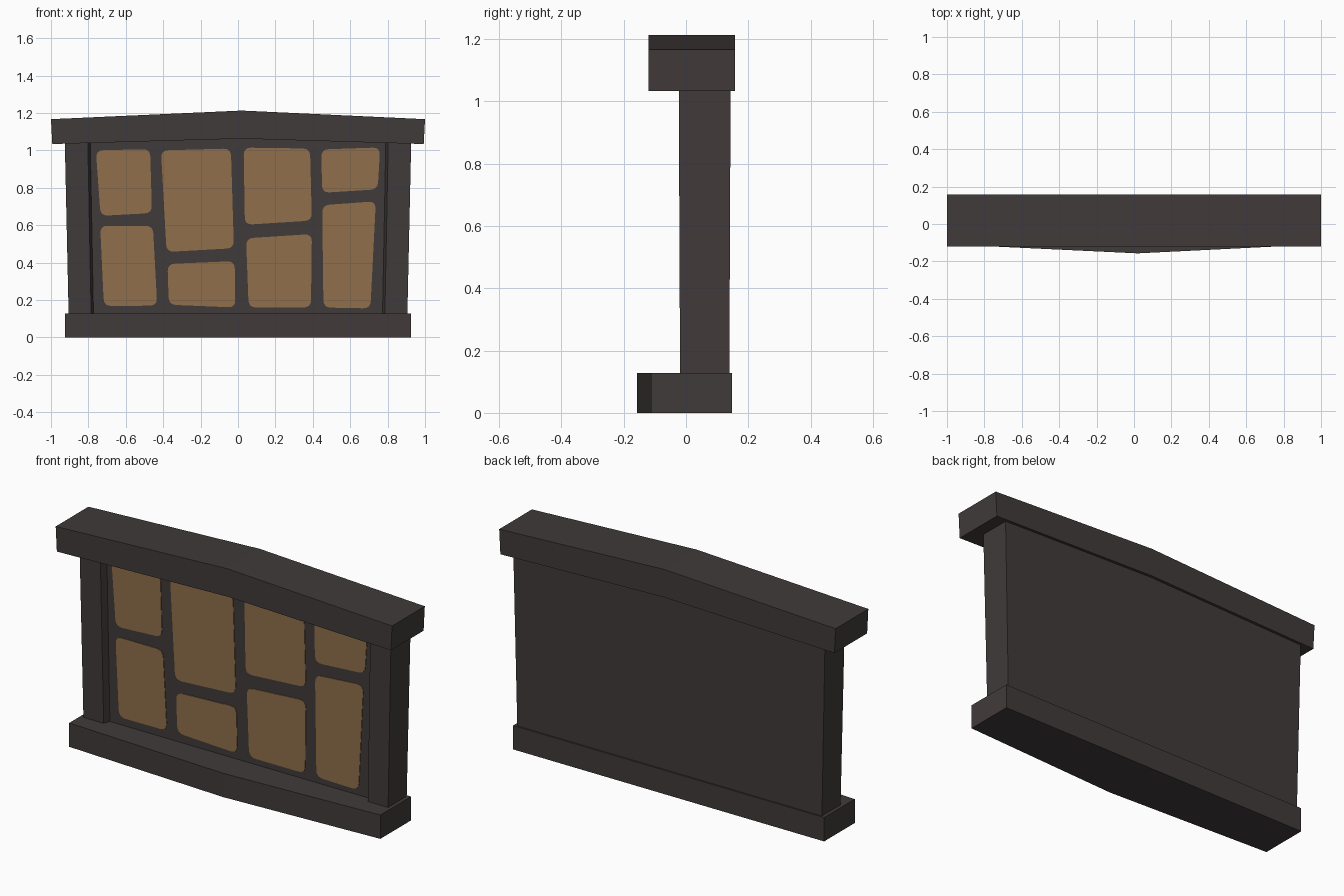
import bpy, bmesh
from mathutils import Vector

if "Cube" in bpy.data.objects:
    bpy.data.objects.remove(bpy.data.objects["Cube"])


def material(name, rgb):
    m = bpy.data.materials.new(name)
    m.diffuse_color = (*rgb, 1)
    m.use_nodes = True
    m.node_tree.nodes["Principled BSDF"].inputs["Base Color"].default_value = m.diffuse_color
    return m


DARK = material("dark_mortar", (0.053, 0.043, 0.043))
BROWN = material("brown_stone", (0.28, 0.158, 0.071))


def loft(name, lower, upper, mat):
    """Closed solid between two matching rings of 3D points."""
    bm = bmesh.new()
    a = [bm.verts.new(p) for p in lower]
    b = [bm.verts.new(p) for p in upper]
    n = len(a)
    bm.faces.new(a)
    bm.faces.new(b)
    for i in range(n):
        j = (i + 1) % n
        bm.faces.new((a[i], a[j], b[j], b[i]))
    bmesh.ops.recalc_face_normals(bm, faces=bm.faces)
    me = bpy.data.meshes.new(name)
    bm.to_mesh(me)
    bm.free()
    me.materials.append(mat)
    ob = bpy.data.objects.new(name, me)
    bpy.context.collection.objects.link(ob)
    return ob


def flare(y, z):
    """The wall gets slightly thicker towards the top."""
    return 0.06 + (y - 0.06) * (0.97 + 0.055 * z)


# Base slab, bowed towards the front
base = [(-0.925, 0.148), (-0.925, -0.112), (0.02, -0.157), (0.925, -0.112), (0.925, 0.148)]
loft("base", [(x, y, 0) for x, y in base], [(x, y, 0.128) for x, y in base], DARK)

# Wall with two side posts and a recessed front panel between them
half = [(0.79, 0.015), (0.803, -0.021), (0.926, -0.021), (0.926, 0.141)]
section = half + [(-x, y) for x, y in reversed(half)]


def wall_ring(z):
    s = 0.975 + 0.024 * z
    return [(x * s, flare(y, z), z) for x, y in section]


loft("wall", wall_ring(0.1), wall_ring(1.09), DARK)

# Cap with a shallow peak
cap = [(-0.993, 1.034), (0.02, 1.063), (0.993, 1.034), (1.0, 1.167), (0.02, 1.213), (-1.0, 1.167)]
loft("cap", [(x, -0.12, z) for x, z in cap], [(x, 0.158, z) for x, z in cap], DARK)


# Stones: thin plates with rounded corners
def rounded(corners, r=0.04, steps=4):
    pts = [Vector(c) for c in corners]
    out = []
    for i, p in enumerate(pts):
        a = p + (pts[i - 1] - p).normalized() * r
        b = p + (pts[(i + 1) % len(pts)] - p).normalized() * r
        for k in range(steps + 1):
            t = k / steps
            out.append(a * (1 - t) ** 2 + p * (2 * t * (1 - t)) + b * t ** 2)
    return out


stones = [
    [(-.76, 1.0), (-.47, 1.007), (-.46, .665), (-.735, .65)],
    [(-.412, 1.0), (-.038, 1.01), (-.022, .477), (-.382, .457)],
    [(.03, 1.015), (.385, 1.01), (.395, .625), (.037, .602)],
    [(.445, 1.005), (.76, 1.016), (.747, .792), (.45, .773)],
    [(-.737, .597), (-.455, .597), (-.432, .17), (-.717, .168)],
    [(-.377, .393), (-.018, .408), (-.014, .16), (-.37, .175)],
    [(.043, .53), (.395, .553), (.39, .16), (.057, .16)],
    [(.45, .707), (.737, .728), (.708, .155), (.457, .16)],
]
for n, corners in enumerate(stones, 1):
    ring = rounded(corners)
    loft(f"stone_{n}",
         [(p.x, flare(0.015, p.y) - 0.003, p.y) for p in ring],
         [(p.x, flare(0.015, p.y) + 0.003, p.y) for p in ring], BROWN)
